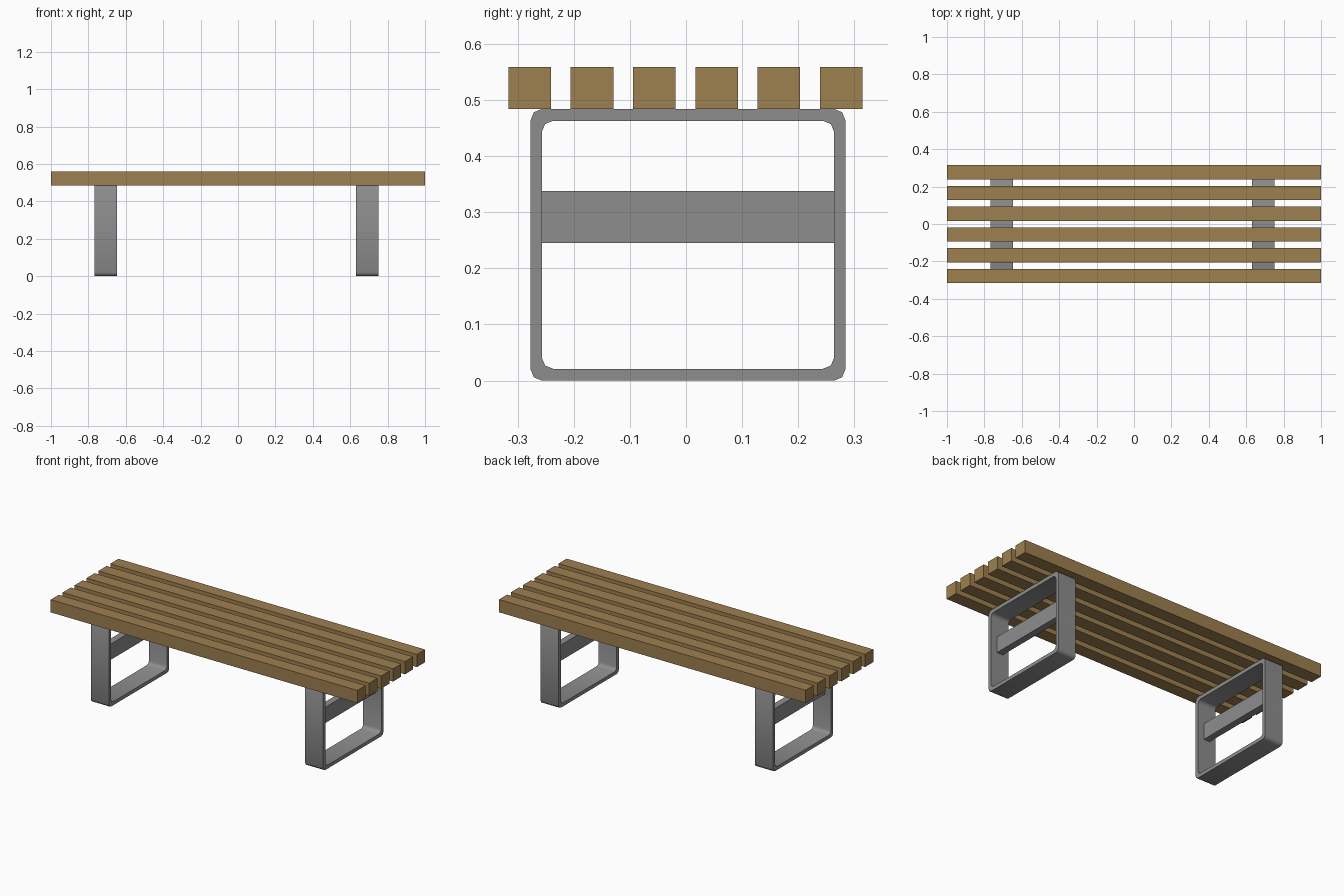
import bpy, bmesh, math

if "Cube" in bpy.data.objects:
    bpy.data.objects.remove(bpy.data.objects["Cube"])


def material(name, color):
    m = bpy.data.materials.new(name)
    m.diffuse_color = (*color, 1)
    m.use_nodes = True
    m.node_tree.nodes["Principled BSDF"].inputs["Base Color"].default_value = m.diffuse_color
    return m


wood = material("wood brown", (0.34, 0.215, 0.08))
metal = material("metal grey", (0.27, 0.27, 0.27))


def add_object(name, bm, mat):
    bmesh.ops.recalc_face_normals(bm, faces=bm.faces)
    mesh = bpy.data.meshes.new(name)
    bm.to_mesh(mesh)
    bm.free()
    mesh.materials.append(mat)
    ob = bpy.data.objects.new(name, mesh)
    bpy.context.collection.objects.link(ob)
    return ob


def box(name, lo, hi, mat):
    bm = bmesh.new()
    bmesh.ops.create_cube(bm, size=1)
    for v in bm.verts:
        v.co = [(a + b) / 2 + c * (b - a) for a, b, c in zip(lo, hi, v.co)]
    return add_object(name, bm, mat)


def rounded_rect(y0, y1, z0, z1, r, segs=2):
    pts = []
    corners = [(y1 - r, z1 - r), (y0 + r, z1 - r), (y0 + r, z0 + r), (y1 - r, z0 + r)]
    for i, (cy, cz) in enumerate(corners):
        for k in range(segs + 1):
            a = math.pi / 2 * (i + k / segs)
            pts.append((cy + r * math.cos(a), cz + r * math.sin(a)))
    return pts


def leg_frame(name, x0, x1):
    # closed band: outer and inner rounded loops on both sides
    outer = rounded_rect(-0.277, 0.284, 0, 0.484, 0.02)
    inner = rounded_rect(-0.257, 0.264, 0.021, 0.463, 0.02)
    bm = bmesh.new()
    rings = [[bm.verts.new((x, y, z)) for y, z in loop]
             for x, loop in ((x0, outer), (x1, outer), (x1, inner), (x0, inner))]
    n = len(outer)
    for r in range(4):
        a, b = rings[r], rings[(r + 1) % 4]
        for i in range(n):
            j = (i + 1) % n
            bm.faces.new((a[i], a[j], b[j], b[i]))
    ob = add_object(name, bm, metal)
    bpy.ops.object.select_all(action='DESELECT')
    ob.select_set(True)
    bpy.context.view_layer.objects.active = ob
    bpy.ops.object.shade_smooth_by_angle(angle=math.radians(50))


# seat slats
for i in range(6):
    y = -0.2785 + i * 0.111
    box(f"seat_slat_{i + 1}", (-1, y - 0.038, 0.484), (1, y + 0.038, 0.559), wood)

# legs with cross bars
for side, x0, x1 in (("left", -0.766, -0.648), ("right", 0.632, 0.75)):
    leg_frame(f"{side}_leg_frame", x0, x1)
    xc = (x0 + x1) / 2
    box(f"{side}_leg_crossbar", (xc - 0.02, -0.257, 0.245), (xc + 0.02, 0.264, 0.338), metal)
